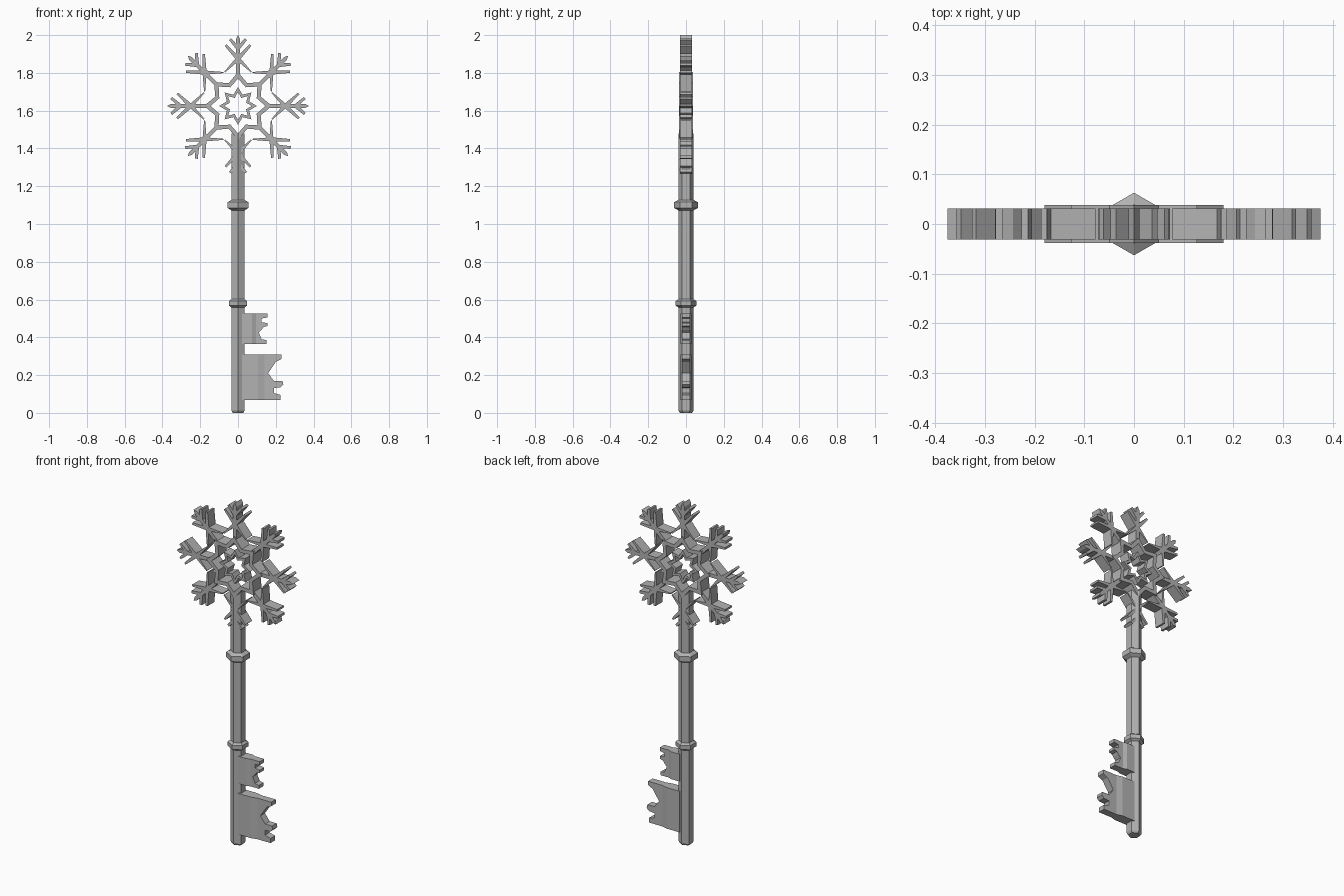
import bpy, bmesh
from math import sin, cos, pi
from mathutils import Vector

cube = bpy.data.objects.get("Cube")
if cube:
    bpy.data.objects.remove(cube)

metal = bpy.data.materials.new("grey metal")
metal.use_nodes = True
grey = (0.45, 0.45, 0.45, 1)
metal.diffuse_color = grey
metal.node_tree.nodes["Principled BSDF"].inputs["Base Color"].default_value = grey

CENTRE = 1.625
ARMS = 8


def finish(name, bm):
    bmesh.ops.recalc_face_normals(bm, faces=bm.faces)
    mesh = bpy.data.meshes.new(name)
    bm.to_mesh(mesh)
    bm.free()
    mesh.materials.append(metal)
    obj = bpy.data.objects.new(name, mesh)
    bpy.context.collection.objects.link(obj)
    return obj


def prism(bm, outline, half):
    """Extrude an (x, z) outline from y = -half to y = +half."""
    face = bm.faces.new([bm.verts.new((x, -half, z)) for x, z in outline])
    geom = bmesh.ops.extrude_face_region(bm, geom=[face])["geom"]
    moved = [g for g in geom if isinstance(g, bmesh.types.BMVert)]
    bmesh.ops.translate(bm, verts=moved, vec=(0, 2 * half, 0))


def hex_lathe(name, profile):
    """Stack six-sided rings of (radius, z), with a corner facing front."""
    bm = bmesh.new()
    rings = [[bm.verts.new((r * sin(i * pi / 3), -r * cos(i * pi / 3), z))
              for i in range(6)] for r, z in profile]
    for low, high in zip(rings, rings[1:]):
        for i in range(6):
            j = (i + 1) % 6
            bm.faces.new((low[i], low[j], high[j], high[i]))
    bm.faces.new(rings[0][::-1])
    bm.faces.new(rings[-1])
    return finish(name, bm)


# Shaft and collars
hex_lathe("shaft", [(0.032, 0), (0.04, 0.012), (0.04, 1.48)])
for name, r, z, h in (("upper_collar", 0.063, 1.1, 0.028),
                      ("lower_collar", 0.055, 0.58, 0.022)):
    hex_lathe(name, [(0.04, z - h), (r, z - h * 0.55),
                     (r, z + h * 0.55), (0.04, z + h)])


# Star rings
def star_ring(name, outer, inner, half):
    """Each radius pair is (point, valley)."""
    bm = bmesh.new()
    n = 2 * ARMS
    loops = []
    for radii in (outer, inner):
        for y in (-half, half):
            loops.append([bm.verts.new((radii[i % 2] * sin(2 * pi * i / n), y,
                                        CENTRE + radii[i % 2] * cos(2 * pi * i / n)))
                          for i in range(n)])
    of, ob, nf, nb = loops
    for a, b in ((of, ob), (ob, nb), (nb, nf), (nf, of)):
        for i in range(n):
            j = (i + 1) % n
            bm.faces.new((a[i], a[j], b[j], b[i]))
    finish(name, bm)


star_ring("outer_star", (0.18, 0.13), (0.145, 0.107), 0.038)
star_ring("inner_star", (0.1, 0.064), (0.074, 0.046), 0.031)


# Snowflake arms: a pointed spine, a crossing pair and a tip pair of twigs
def twig(start, end, w0, w1):
    a, b = Vector(start), Vector(end)
    d = (b - a).normalized()
    s = Vector((-d.y, d.x))
    return [a + s * w0, a - s * w0, b - s * w1, b + s * w1]


shapes = [[(-0.011, 0.15), (0.011, 0.15), (0.011, 0.355), (0, 0.375), (-0.011, 0.355)]]
for side in (-1, 1):
    shapes.append(twig((0, 0.25), (side * 0.066, 0.322), 0.011, 0.006))
    shapes.append(twig((0, 0.25), (side * 0.07, 0.18), 0.011, 0.003))
    shapes.append(twig((0, 0.305), (side * 0.042, 0.353), 0.01, 0.007))

for k in range(ARMS):
    c, s = cos(2 * pi * k / ARMS), sin(2 * pi * k / ARMS)
    bm = bmesh.new()
    for shape in shapes:
        prism(bm, [(x * c + r * s, CENTRE + r * c - x * s) for x, r in shape], 0.031)
    finish(f"snowflake_arm_{k + 1}", bm)


# Key bits: thick beside the shaft, stepping down to a thinner notched edge
def key_bit(name, outline, x0, x1):
    bm = bmesh.new()
    prism(bm, outline, 0.03)
    for x in (x0, x1):
        bmesh.ops.bisect_plane(bm, geom=bm.verts[:] + bm.edges[:] + bm.faces[:],
                               plane_co=(x, 0, 0), plane_no=(1, 0, 0))
    for v in bm.verts:
        if v.co.x > x1 - 0.001:
            v.co.y *= 0.7
    finish(name, bm)


key_bit("upper_bit", [
    (0.02, 0.365), (0.15, 0.365), (0.15, 0.385), (0.125, 0.39), (0.11, 0.425),
    (0.125, 0.44), (0.135, 0.455), (0.155, 0.46), (0.155, 0.475), (0.125, 0.48),
    (0.125, 0.5), (0.155, 0.505), (0.155, 0.525), (0.02, 0.525)], 0.075, 0.095)
key_bit("lower_bit", [
    (0.02, 0.068), (0.225, 0.068), (0.225, 0.095), (0.19, 0.105), (0.19, 0.132),
    (0.225, 0.135), (0.24, 0.15), (0.235, 0.17), (0.19, 0.17), (0.16, 0.21),
    (0.2, 0.27), (0.23, 0.285), (0.23, 0.308), (0.02, 0.308)], 0.105, 0.14)
